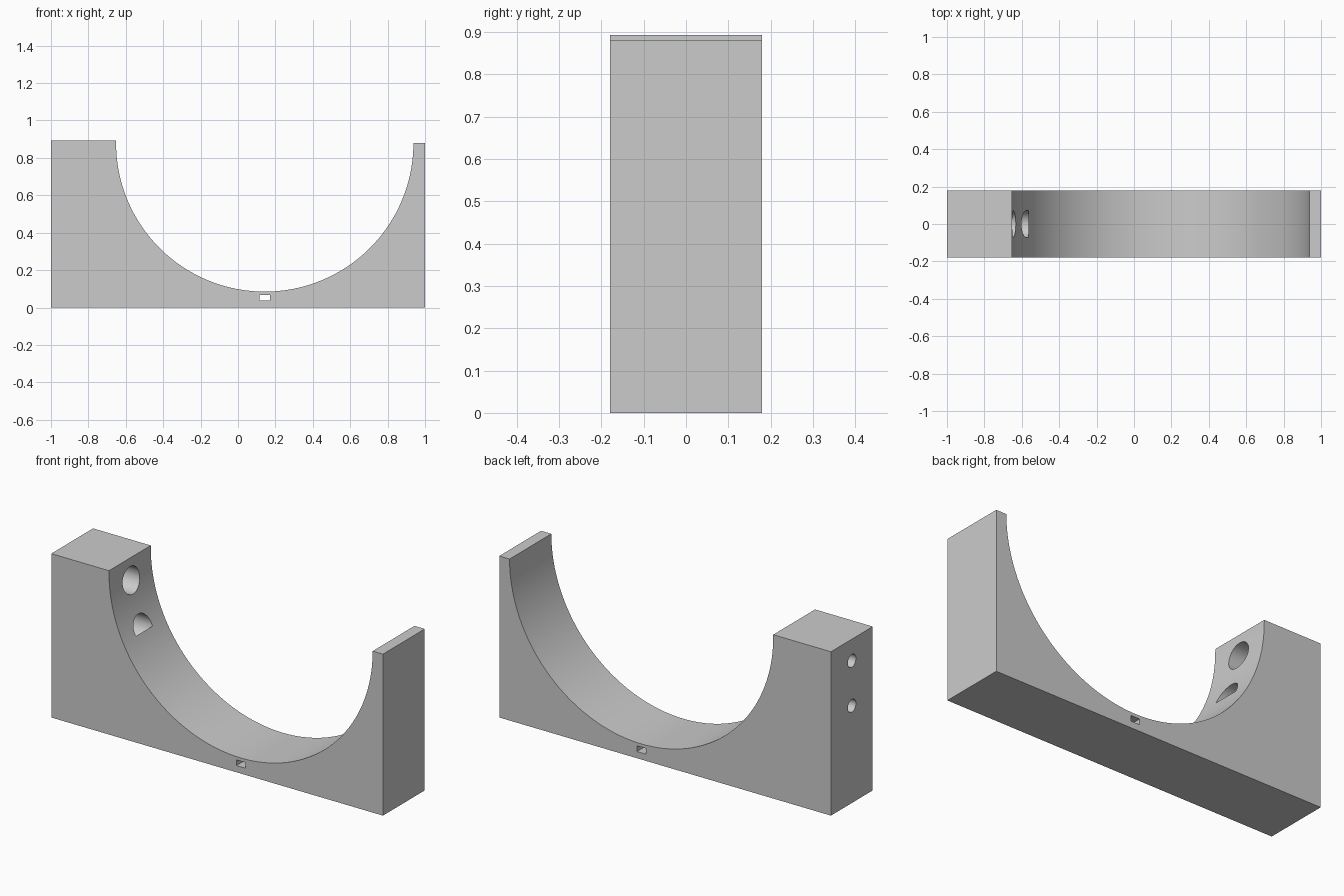
import bpy, bmesh
from math import pi, cos, sin
from mathutils import Matrix

cube = bpy.data.objects.get("Cube")
if cube:
    bpy.data.objects.remove(cube, do_unlink=True)

HALF_DEPTH = 0.18
LEFT_TOP, RIGHT_TOP = 0.893, 0.88
CX, CZ, RADIUS = 0.143, 0.88, 0.795
ARC_STEPS = 96

grey = bpy.data.materials.new("plain_grey")
grey.use_nodes = True
colour = (0.6, 0.6, 0.6, 1)
grey.diffuse_color = colour
grey.node_tree.nodes["Principled BSDF"].inputs["Base Color"].default_value = colour


def make_object(name, bm):
    bmesh.ops.recalc_face_normals(bm, faces=bm.faces)
    mesh = bpy.data.meshes.new(name)
    bm.to_mesh(mesh)
    bm.free()
    mesh.materials.append(grey)
    obj = bpy.data.objects.new(name, mesh)
    bpy.context.collection.objects.link(obj)
    return obj


def extruded(name, profile):
    """Extrude an x-z outline through the full depth."""
    bm = bmesh.new()
    face = bm.faces.new([bm.verts.new((x, -HALF_DEPTH, z)) for x, z in profile])
    out = bmesh.ops.extrude_face_region(bm, geom=[face])
    verts = [v for v in out["geom"] if isinstance(v, bmesh.types.BMVert)]
    bmesh.ops.translate(bm, verts=verts, vec=(0, 2 * HALF_DEPTH, 0))
    return make_object(name, bm)


def bore(name, radius, x0, x1, z):
    """Cylinder lying along x."""
    bm = bmesh.new()
    place = Matrix.Translation(((x0 + x1) / 2, 0, z)) @ Matrix.Rotation(pi / 2, 4, 'Y')
    bmesh.ops.create_cone(bm, cap_ends=True, segments=48, radius1=radius,
                          radius2=radius, depth=x1 - x0, matrix=place)
    return make_object(name, bm)


def cut(obj, cutter):
    cutter.hide_render = True
    mod = obj.modifiers.new(cutter.name, 'BOOLEAN')
    mod.operation = 'DIFFERENCE'
    mod.solver = 'EXACT'
    mod.object = cutter
    bpy.context.view_layer.objects.active = obj
    bpy.ops.object.modifier_apply(modifier=mod.name)
    bpy.data.objects.remove(cutter, do_unlink=True)


# Cradle body: block with a half-round saddle
arc = []
for i in range(ARC_STEPS + 1):
    a = pi + pi * i / ARC_STEPS
    arc.append((CX + RADIUS * cos(a), CZ + RADIUS * sin(a)))
outline = [(-1, 0), (-1, LEFT_TOP), (CX - RADIUS, LEFT_TOP)] + arc + [(1, RIGHT_TOP), (1, 0)]
body = extruded("cradle_body", outline)

# Two counterbored screw holes through the thick wall
for z in (0.775, 0.53):
    cut(body, bore("screw_head_bore", 0.072, -0.85, -0.565, z))
    cut(body, bore("screw_hole", 0.035, -1.1, -0.8, z))

# Tie slot below the saddle
bm = bmesh.new()
bmesh.ops.create_cube(bm, size=1, matrix=Matrix.Translation((CX, 0, 0.052))
                      @ Matrix.Diagonal((0.054, 0.5, 0.031, 1)))
cut(body, make_object("tie_slot", bm))

# Smooth the curved walls, keep the edges crisp
bpy.ops.object.select_all(action='DESELECT')
body.select_set(True)
bpy.context.view_layer.objects.active = body
bpy.ops.object.shade_smooth_by_angle(angle=pi / 6)
